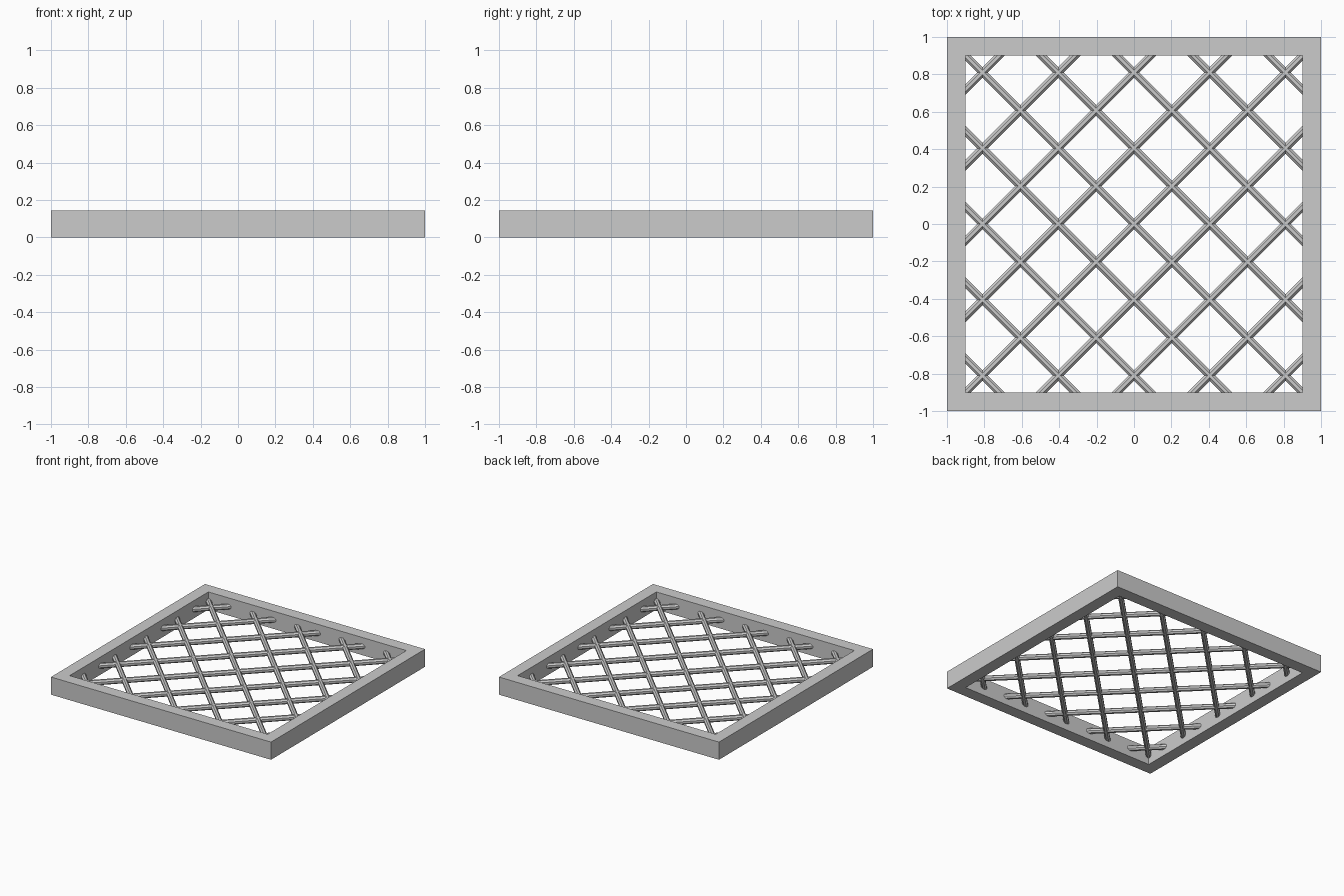
import bpy, bmesh
from math import pi
from mathutils import Vector, Matrix

if "Cube" in bpy.data.objects:
    bpy.data.objects.remove(bpy.data.objects["Cube"])

HEIGHT = 0.145    # frame height
INNER = 0.9       # half width of the opening
STEP = 0.405      # lattice spacing along x and y
REACH = 0.935     # bar ends sit inside the frame
RADIUS = 0.0215   # bar radius
SIDES = 8


def finish(name, bm):
    bmesh.ops.recalc_face_normals(bm, faces=bm.faces)
    mesh = bpy.data.meshes.new(name)
    bm.to_mesh(mesh)
    bm.free()
    ob = bpy.data.objects.new(name, mesh)
    bpy.context.collection.objects.link(ob)
    return ob


# Square frame: rectangular section swept round the four corners
bm = bmesh.new()
section = [(1, 0), (1, HEIGHT), (INNER, HEIGHT), (INNER, 0)]
rings = [[bm.verts.new((sx * r, sy * r, z)) for r, z in section]
         for sx, sy in ((1, 1), (-1, 1), (-1, -1), (1, -1))]
for i in range(4):
    a, b = rings[i], rings[(i + 1) % 4]
    for j in range(4):
        k = (j + 1) % 4
        bm.faces.new((a[j], a[k], b[k], b[j]))
finish("frame", bm)


# Diagonal lattice bars, one object per direction
def lattice(name, side):
    bm = bmesh.new()
    for k in range(-4, 5):
        c = k * STEP
        x0, x1 = max(-REACH, -REACH - c), min(REACH, REACH - c)
        p = Vector((side * x0, x0 + c, HEIGHT / 2))
        q = Vector((side * x1, x1 + c, HEIGHT / 2))
        # flat facets face up and down
        turn = (q - p).to_track_quat('Z', 'Y').to_matrix().to_4x4()
        place = Matrix.Translation((p + q) / 2) @ turn @ Matrix.Rotation(pi / SIDES, 4, 'Z')
        bmesh.ops.create_cone(bm, cap_ends=True, segments=SIDES, radius1=RADIUS,
                              radius2=RADIUS, depth=(q - p).length, matrix=place)
    finish(name, bm)


lattice("lattice_bars_rising", 1)
lattice("lattice_bars_falling", -1)
